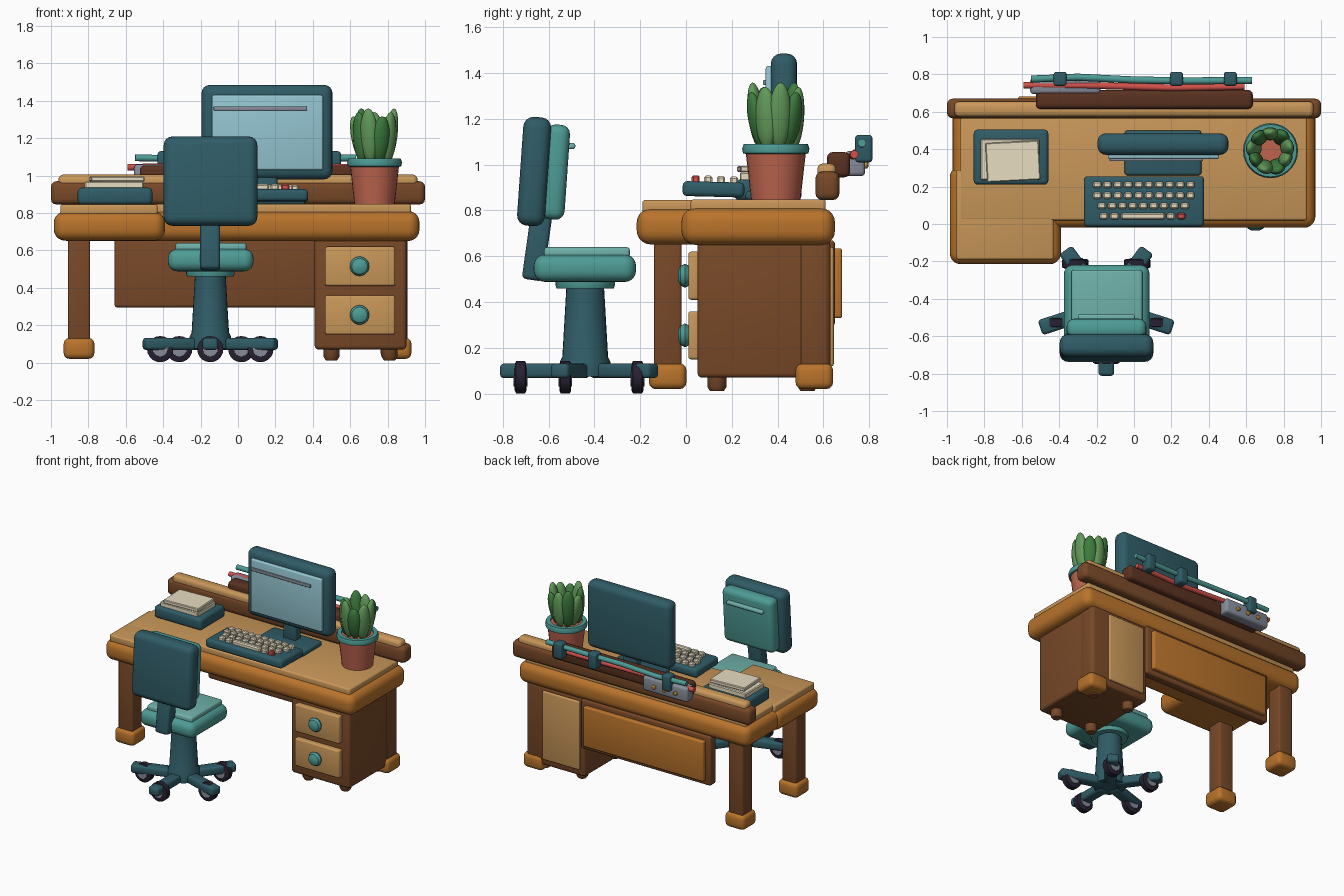
import bpy, bmesh, math
from mathutils import Matrix, Vector, Euler

if "Cube" in bpy.data.objects:
    bpy.data.objects.remove(bpy.data.objects["Cube"])

COL = dict(orange="B8732F", tan="C8965A", brown="774A2C", darkbrown="5A3526", teal="4F9A94",
           mint="6FAFA8", dark="335C66", glass="93C4D0", cream="E6DCC0", red="D0524C",
           clay="BC6450", green="3F7A40", lime="62985A", black="2B2636", grey="858B98", gold="D9A441")
MATS = {}


def mat(key):
    if key not in MATS:
        m = bpy.data.materials.new(key)
        h = COL[key]
        m.diffuse_color = [(int(h[i:i + 2], 16) / 255) ** 2.2 for i in (0, 2, 4)] + [1]
        m.use_nodes = True
        m.node_tree.nodes["Principled BSDF"].inputs["Base Color"].default_value = m.diffuse_color
        MATS[key] = m
    return MATS[key]


def finish(name, bm, color, loc=(0, 0, 0), rot=(0, 0, 0)):
    bmesh.ops.recalc_face_normals(bm, faces=bm.faces[:])
    me = bpy.data.meshes.new(name)
    bm.to_mesh(me)
    bm.free()
    ob = bpy.data.objects.new(name, me)
    bpy.context.collection.objects.link(ob)
    me.materials.append(mat(color))
    ob.location = loc
    ob.rotation_euler = [math.radians(a) for a in rot]
    bpy.ops.object.select_all(action='DESELECT')
    ob.select_set(True)
    bpy.context.view_layer.objects.active = ob
    bpy.ops.object.shade_smooth_by_angle(angle=math.radians(35))
    return ob


# rounded box from its x, y and z ranges
def box(name, x, y, z, color, r=0.015, rot=(0, 0, 0), seg=3):
    size = Vector((x[1] - x[0], y[1] - y[0], z[1] - z[0]))
    bm = bmesh.new()
    bmesh.ops.create_cube(bm, size=1)
    bmesh.ops.scale(bm, vec=size, verts=bm.verts[:])
    r = min(r, min(size) * 0.48)
    bmesh.ops.bevel(bm, geom=bm.edges[:], offset=r, segments=seg, profile=0.5, affect='EDGES')
    return finish(name, bm, color, (sum(x) / 2, sum(y) / 2, sum(z) / 2), rot)


# revolved (radius, height) profile
def lathe(name, profile, loc, color, rot=(0, 0, 0), n=28):
    bm = bmesh.new()
    rings = [[bm.verts.new((r * math.cos(math.tau * i / n), r * math.sin(math.tau * i / n), z))
              for i in range(n)] for r, z in profile]
    for a, b in zip(rings, rings[1:]):
        for i in range(n):
            j = (i + 1) % n
            bm.faces.new((a[i], a[j], b[j], b[i]))
    bm.faces.new(rings[0][::-1])
    bm.faces.new(rings[-1])
    return finish(name, bm, color, loc, rot)


def pipe(name, pts, r, color):
    cu = bpy.data.curves.new(name, 'CURVE')
    cu.dimensions = '3D'
    cu.bevel_depth = r
    cu.bevel_resolution = 3
    cu.use_fill_caps = True
    sp = cu.splines.new('POLY')
    sp.points.add(len(pts) - 1)
    for p, c in zip(sp.points, pts):
        p.co = (*c, 1)
    cu.materials.append(mat(color))
    bpy.context.collection.objects.link(bpy.data.objects.new(name, cu))


# desk top: main slab, left wing and their inlays
box("desk_slab", (-.97, .97), (-.02, .65), (.65, .81), "orange", .06, seg=5)
box("desk_wing", (-.985, -.39), (-.215, .31), (.652, .808), "orange", .06, seg=5)
box("desk_inlay", (-.93, .925), (.02, .61), (.79, .848), "tan", .012)
box("wing_inlay", (-.95, -.43), (-.19, .29), (.79, .846), "tan", .012)
box("back_rail", (-1, 1), (.565, .67), (.845, .97), "brown", .03)
box("back_rail_cap", (-.96, .96), (.573, .655), (.93, 1.005), "tan", .025)

# legs with block feet
for n, x, y in (("front_left", -.85, -.08), ("rear_left", -.85, .56), ("rear_right", .845, .56)):
    box(n + "_leg", (x - .06, x + .06), (y - .06, y + .06), (.06, .68), "brown", .012)
    box(n + "_foot", (x - .082, x + .082), (y - .082, y + .082), (.02, .132), "orange", .03)

# drawer cabinet
box("cabinet", (.41, .9), (.05, .63), (.07, .67), "brown", .02)
box("cabinet_back_panel", (.45, .76), (.61, .645), (.12, .64), "tan", .01)
for i, z in enumerate((.255, .515)):
    box(f"drawer_{i}", (.465, .84), (.01, .06), (z - .105, z + .105), "tan", .012)
    lathe(f"drawer_knob_{i}", [(.025, -.02), (.045, 0), (.052, .015), (.042, .034), (.02, .045)],
          (.65, .01, z), "teal", (90, 0, 0), 20)
for x in (.5, .81):
    for y in (.135, .53):
        lathe("cabinet_foot", [(.03, .012), (.042, .03), (.042, .09)], (x, y, 0), "brown", n=12)

# modesty panel
box("modesty_panel", (-.66, .43), (.58, .65), (.295, .67), "brown", .015)
box("modesty_inlay", (-.62, .39), (.64, .682), (.33, .635), "orange", .012)

# monitor
box("monitor_base", (-.05, .36), (.26, .5), (.845, .885), "dark", .015)
box("monitor_neck", (.1, .21), (.39, .46), (.87, 1.02), "dark", .015)
box("monitor_body", (-.195, .505), (.37, .485), (.98, 1.485), "dark", .045, seg=4)
box("monitor_screen", (-.14, .455), (.348, .39), (1.03, 1.43), "glass", .01)
box("screen_bar", (-.13, .37), (.336, .355), (1.347, 1.37), "grey", .005)

# keyboard with rows of keys
box("keyboard", (-.268, .375), (-.015, .255), (.86, .925), "dark", .02, (-1.5, 0, 0))


def key(x0, x1, y, color="cream"):
    z = .942 - y * .03
    box("key", (x0, x1), (y - .018, y + .018), (z - .025, z + .013), color, .008, seg=1)


for y, x0, n in ((.21, -.22, 10), (.153, -.22, 10), (.097, -.195, 9)):
    for i in range(n):
        key(x0 + i * .0555, x0 + i * .0555 + .045, y)
for a, b in ((-.185, -.14), (-.127, -.08), (-.07, .165), (.175, .218)):
    key(a, b, .042)
key(.23, .275, .042, "red")

# paper tray
box("paper_tray", (-.857, -.458), (.21, .505), (.845, .935), "dark", .022)
box("paper_stack", (-.82, -.505), (.235, .455), (.925, .968), "cream", .006, seg=1)
box("paper_top", (-.79, -.505), (.23, .44), (.968, .995), "cream", .005, (0, 0, 3), 1)

# potted succulent
P = (.73, .392, 0)
lathe("pot", [(.108, .848), (.132, 1.06), (.12, 1.07)], P, "clay")
lathe("pot_rim", [(.125, 1.045), (.143, 1.05), (.147, 1.07), (.14, 1.09), (.11, 1.09), (.11, 1.06)], P, "teal")
lathe("soil", [(.11, 1.05), (.112, 1.078)], P, "clay")
for i in range(9):
    a = math.tau * i / 9 + .2
    tall = (.145, .125, .135)[i % 3]
    bm = bmesh.new()
    bmesh.ops.create_uvsphere(bm, u_segments=16, v_segments=10, radius=1)
    bmesh.ops.scale(bm, vec=(.034, .05, tall), verts=bm.verts[:])
    finish(f"leaf_{i}", bm, "green" if i % 2 else "lime",
           (P[0] + .09 * math.cos(a), P[1] + .09 * math.sin(a), 1.07 + tall),
           (0, (7, 12, 4)[i % 3], math.degrees(a)))

# rear cable shelf, power box, pipes and clamps
box("cable_shelf", (-.525, .635), (.615, .717), (.945, 1.055), "darkbrown", .025)
box("power_box", (-.555, -.18), (.695, .782), (.95, 1.06), "grey", .018)
for x in (-.46, -.37, -.28):
    lathe("power_button", [(.016, 0), (.016, .012), (.008, .018)], (x, .779, 1.0), "gold", (-90, 0, 0), 12)
pipe("red_pipe", [(-.59, .742, 1.045), (-.2, .74, 1.05), (.2, .728, 1.04), (.59, .735, 1.045)], .018, "red")
pipe("teal_pipe", [(-.55, .775, 1.095), (-.3, .785, 1.09), (0, .77, 1.095), (.3, .765, 1.09),
                   (.63, .768, 1.095)], .019, "teal")
for i, x in enumerate((-.395, .227, .515)):
    box(f"pipe_clamp_{i}", (x - .035, x + .035), (.738, .814), (1.01, 1.13), "dark", .015)

# office chair base
CX, CY = -.148, -.44
lathe("chair_column", [(.11, .075), (.11, .14), (.1, .16), (.082, .47)], (CX, CY, 0), "dark")
lathe("chair_plate", [(.125, .46), (.13, .475), (.13, .51)], (CX, CY, 0), "teal")
for i in range(5):
    a = math.radians(-90 + 72 * i)
    c, s = math.cos(a), math.sin(a)
    box(f"base_arm_{i}", (CX + .21 * c - .162, CX + .21 * c + .162), (CY + .21 * s - .042, CY + .21 * s + .042),
        (.068, .132), "dark", .018, (0, 0, math.degrees(a)))
    w = (CX + .282 * c, CY + .282 * s, .072)
    lathe(f"caster_{i}", [(.058, -.026), (.07, -.02), (.07, .02), (.058, .026)], w, "black", (90, 0, 0), 20)
    lathe(f"caster_hub_{i}", [(.04, -.03), (.045, 0), (.04, .03)], w, "grey", (90, 0, 0), 16)

# chair seat and back
box("seat", (-.375, .083), (-.665, -.218), (.488, .608), "teal", .05, seg=5)
box("seat_pad", (-.335, .045), (-.62, -.245), (.59, .64), "mint", .015)
box("chair_spine", (-.203, -.095), (-.697, -.603), (.495, .79), "dark", .02, (-8, 0, 0))
box("backrest_shell", (-.397, .103), (-.724, -.602), (.732, 1.208), "dark", .045, (-4, 0, 0), 4)
box("backrest_cushion", (-.36, .066), (-.622, -.518), (.76, 1.175), "teal", .04, (-4, 0, 0), 4)
box("backrest_trim", (-.3, .005), (-.53, -.483), (1.068, 1.095), "mint", .01)
